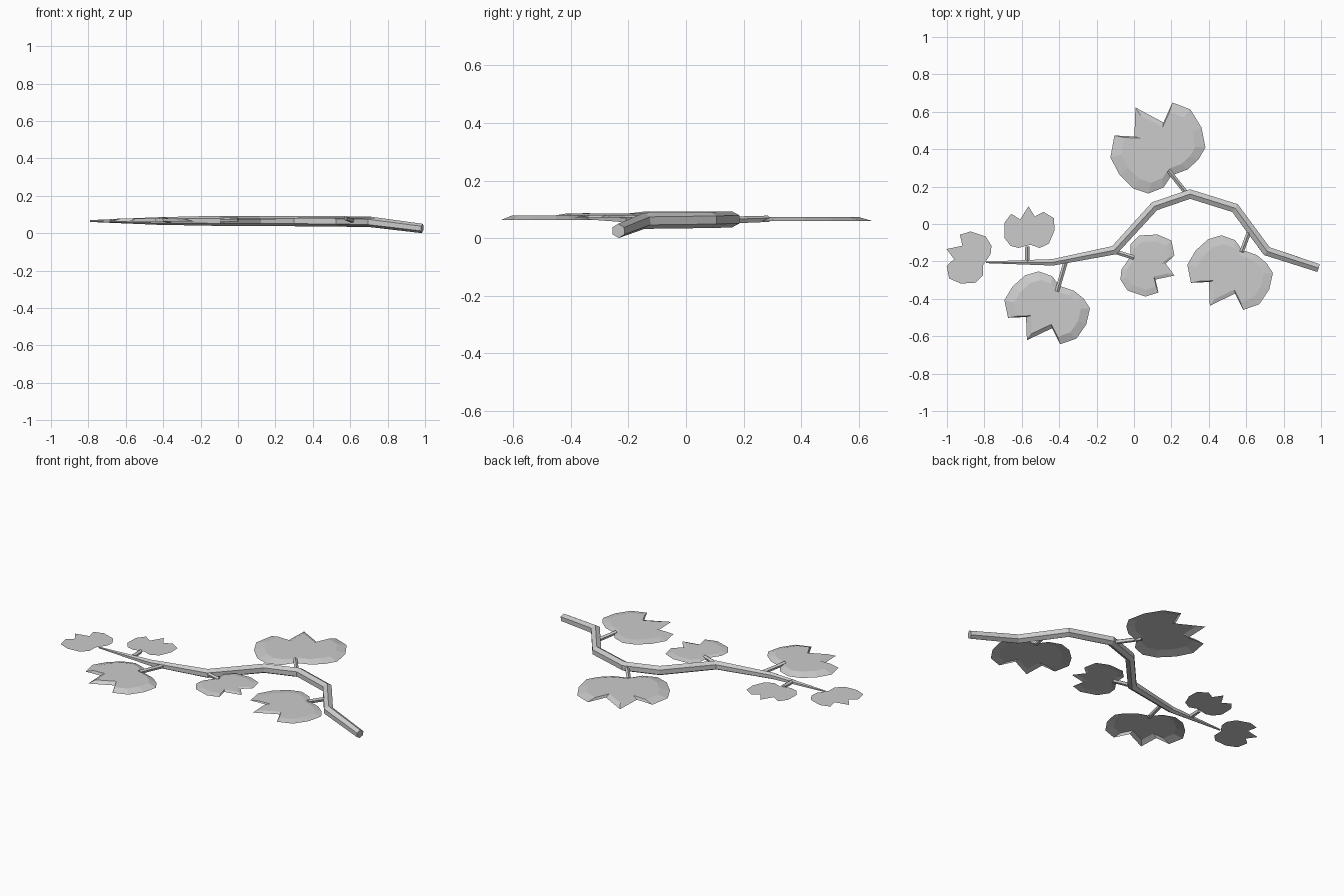
import bpy, bmesh, math
from mathutils import Vector

if "Cube" in bpy.data.objects:
    bpy.data.objects.remove(bpy.data.objects["Cube"])

grey = bpy.data.materials.new("plain grey")
grey.diffuse_color = (0.6, 0.6, 0.6, 1)
grey.use_nodes = True
grey.node_tree.nodes["Principled BSDF"].inputs["Base Color"].default_value = grey.diffuse_color
UNIT = 0.00535          # outline step in model units


def finish(name, bm, closed):
    if closed:
        bmesh.ops.recalc_face_normals(bm, faces=bm.faces)
    me = bpy.data.meshes.new(name)
    bm.to_mesh(me)
    bm.free()
    me.materials.append(grey)
    bpy.context.collection.objects.link(bpy.data.objects.new(name, me))


def tube(name, path, radii, sides):
    """Faceted tapering tube with one ridge pointing up."""
    pts = [Vector(p) for p in path]
    bm = bmesh.new()
    rings = []
    for i, p in enumerate(pts):
        a = (p - pts[i - 1]).normalized() if i else None
        b = (pts[i + 1] - p).normalized() if i < len(pts) - 1 else None
        t = ((a or b) + (b or a)).normalized()
        miter = 1 / max(0.7, t.dot(a or b))
        side = t.cross(Vector((0, 0, 1))).normalized()
        up = side.cross(t)
        ring = []
        for k in range(sides):
            ang = 2 * math.pi * k / sides
            ring.append(bm.verts.new(p + radii[i] * (side * math.sin(ang) * miter + up * math.cos(ang))))
        rings.append(ring)
    for r, s in zip(rings, rings[1:]):
        for k in range(sides):
            j = (k + 1) % sides
            bm.faces.new((r[k], r[j], s[j], s[k]))
    bm.faces.new(rings[0])
    bm.faces.new(rings[-1])
    finish(name, bm, True)


def leaf(name, outline, x, y, z, sx, sy, turn=0, dome=0.0):
    """Thin leaf sheet; sy < 0 mirrors it. dome lifts an inner ring."""
    c, s = math.cos(math.radians(turn)), math.sin(math.radians(turn))
    pts = []
    for u, v in outline:
        u, v = u * sx * UNIT, v * sy * UNIT
        pts.append((u * c - v * s, u * s + v * c))
    bm = bmesh.new()
    rim = [bm.verts.new((x + u, y + v, z)) for u, v in pts]
    if dome:
        inner = [bm.verts.new((x + u * .78, y + v * .78, z + dome)) for u, v in pts]
        n = len(rim)
        for k in range(n):
            j = (k + 1) % n
            bm.faces.new((rim[k], rim[j], inner[j], inner[k]))
        bm.faces.new(inner)
    else:
        bm.faces.new(rim)
    bm.normal_update()
    for f in bm.faces:          # all sheets face up
        if f.normal.z < 0:
            f.normal_flip()
    finish(name, bm, False)


# main vine stem
tube("vine_stem",
     [(-.79, -.205, .065), (-.435, -.205, .065), (-.105, -.14, .066), (.11, .095, .065),
      (.30, .16, .065), (.54, .085, .063), (.71, -.145, .06), (.985, -.235, .025)],
     [.005, .020, .027, .028, .028, .028, .028, .025], 6)

# leaf outlines: three-lobed tip, rounded base
BIG = [(-45, 9), (-25, 8), (-24, 37), (4, 22), (13, 42), (31, 35), (42, 17), (46, -3), (39, -15),
       (28, -25), (12, -31), (4, -43), (-11, -49), (-26, -44), (-40, -30), (-49, -13)]
SMALL = [(-8, 30), (-17, 21), (-17, 9), (-26, -4), (-27, -14), (-20, -25), (-2, -31), (11, -27),
         (8, -14), (27, -10), (18, 2), (27, 10), (24, 25), (10, 31)]

leaf("large_leaf_back", BIG, .136, .425, .059, 1, 1, dome=.014)
leaf("large_leaf_left", BIG, -.457, -.463, .063, .9, -.8, dome=.016)
leaf("large_leaf_right", BIG, .521, -.275, .078, .9, -.82, dome=.007)
leaf("small_leaf_middle", SMALL, .072, -.222, .072, 1, 1, dome=.006)
leaf("small_leaf_tip", SMALL, -.882, -.179, .066, .83, .84, turn=180)
leaf("small_leaf_back", SMALL, -.564, -.029, .068, .8, -.8, turn=70)

# leaf stalks
STALKS = {
    "back": ((.28, .165, .062), (.185, .285, .066)),
    "left": ((-.365, -.20, .065), (-.412, -.36, .076)),
    "right": ((.62, -.03, .065), (.575, -.15, .08)),
    "middle": ((-.11, -.145, .068), (.0, -.18, .073)),
    "small_back": ((-.57, -.20, .065), (-.57, -.12, .068)),
}
for key, ends in STALKS.items():
    tube("stalk_" + key, ends, [.013, .012], 5)
